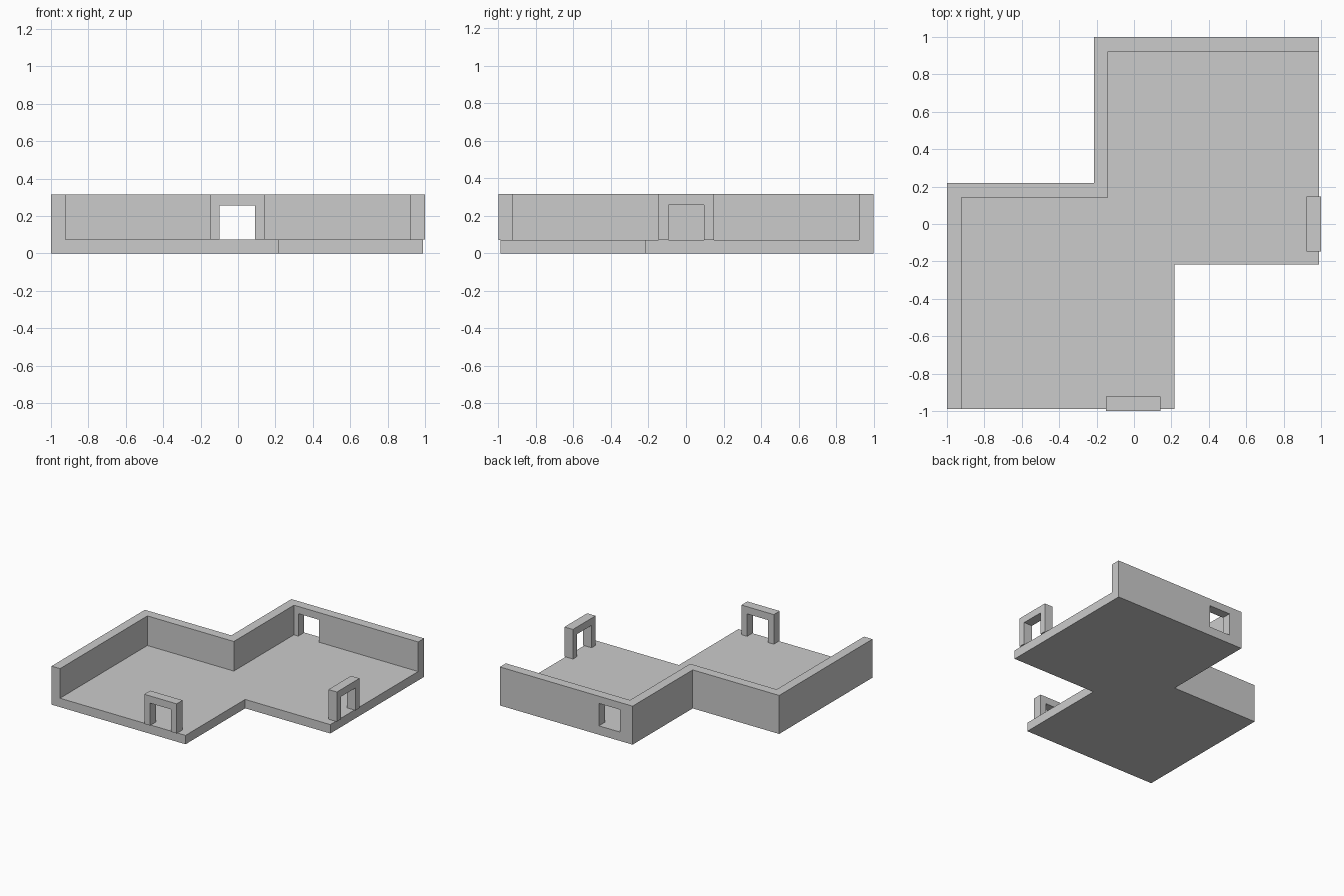
import bpy, bmesh
from math import radians
from mathutils import Matrix

if "Cube" in bpy.data.objects:
    bpy.data.objects.remove(bpy.data.objects["Cube"])

FLOOR, TOP = 0.073, 0.316      # floor thickness, wall height
DOOR_W, DOOR_TOP = 0.19, 0.257
T = 0.077                      # wall thickness


def prism(name, pts, depth, matrix=Matrix()):
    """Extrude a flat outline along local z, then place it."""
    bm = bmesh.new()
    face = bm.faces.new([bm.verts.new((x, y, 0)) for x, y in pts])
    ext = bmesh.ops.extrude_face_region(bm, geom=[face])
    verts = [v for v in ext["geom"] if isinstance(v, bmesh.types.BMVert)]
    bmesh.ops.translate(bm, verts=verts, vec=(0, 0, depth))
    bm.transform(matrix)
    bmesh.ops.recalc_face_normals(bm, faces=bm.faces[:])
    mesh = bpy.data.meshes.new(name)
    bm.to_mesh(mesh)
    bm.free()
    obj = bpy.data.objects.new(name, mesh)
    bpy.context.collection.objects.link(obj)
    return obj


def mirrored(half):
    """Complete an outline across the plan's diagonal symmetry line."""
    return half + [(-y, -x) for x, y in reversed(half)]


# Floor slab: two overlapping squares in plan
outer = [(-1, -0.99), (-1, 0.22), (-0.215, 0.22), (-0.215, 1), (0.99, 1)]
prism("floor", outer + [(0.99, -0.217), (0.217, -0.217), (0.217, -0.99)], FLOOR)

# Stepped wall along the two rear sides
inner = [(0.99, 1 - T), (-0.215 + T, 1 - T), (-0.215 + T, 0.22 - T),
         (-1 + T, 0.22 - T), (-1 + T, -0.99)]
wall = prism("stepped_wall", outer + inner, TOP - FLOOR,
             Matrix.Translation((0, 0, FLOOR)))

# Upright profile plane: local x along wall, local y up, extruded through wall
upright = Matrix.Rotation(radians(90), 4, 'X')
w = DOOR_W / 2

# Doorways cut through the back and left walls
door = [(-w, FLOOR - 0.05), (w, FLOOR - 0.05), (w, DOOR_TOP), (-w, DOOR_TOP)]
for side, angle, shift in (("back", 0, (-0.004, 1.1, 0)),
                           ("left", 90, (-1.1, 0.0, 0))):
    place = Matrix.Translation(shift) @ Matrix.Rotation(radians(angle), 4, 'Z')
    depth = 0.3 if side == "back" else -0.3
    cutter = prism(side + "_door_cutter", door, depth, place @ upright)
    cutter.hide_render = True
    mod = wall.modifiers.new(side + "_doorway", 'BOOLEAN')
    mod.object, mod.operation, mod.solver = cutter, 'DIFFERENCE', 'EXACT'
    bpy.context.view_layer.objects.active = wall
    bpy.ops.object.modifier_apply(modifier=mod.name)
    bpy.data.objects.remove(cutter)

# Free-standing door frames on the open front and right sides
a = 0.147
frame = [(-a, FLOOR), (-w, FLOOR), (-w, DOOR_TOP), (w, DOOR_TOP),
         (w, FLOOR), (a, FLOOR), (a, TOP), (-a, TOP)]
for side, angle, shift in (("front", 0, (-0.004, -1 + T, 0)),
                           ("right", 90, (1 - T, 0.001, 0))):
    place = Matrix.Translation(shift) @ Matrix.Rotation(radians(angle), 4, 'Z')
    prism(side + "_door_frame", frame, T, place @ upright)
